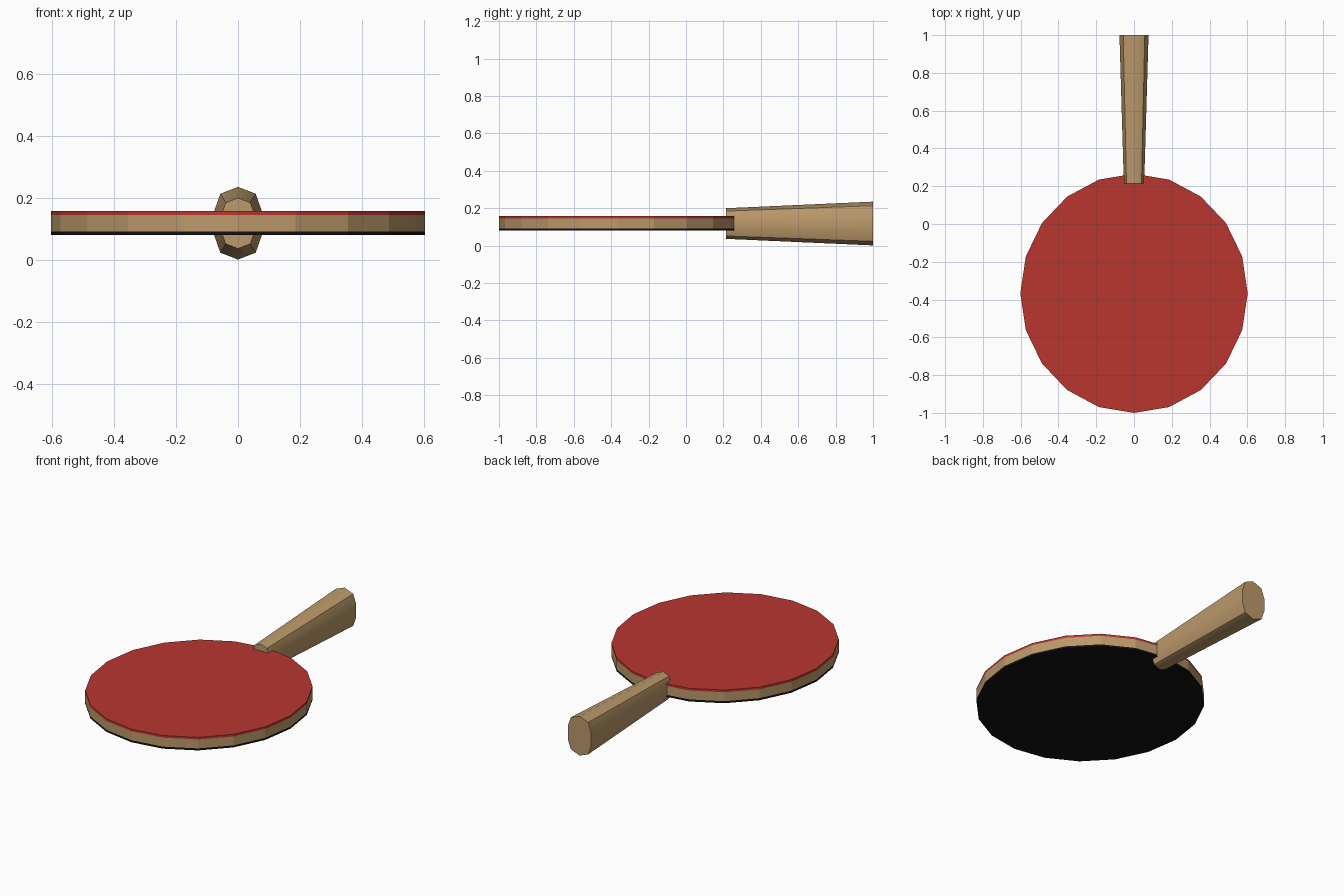
import bpy, bmesh, math

if "Cube" in bpy.data.objects:
    bpy.data.objects.remove(bpy.data.objects["Cube"])

def material(name, rgb):
    m = bpy.data.materials.new(name)
    m.diffuse_color = (*rgb, 1)
    m.use_nodes = True
    m.node_tree.nodes["Principled BSDF"].inputs["Base Color"].default_value = m.diffuse_color
    return m

WOOD = material("wood", (0.50, 0.32, 0.145))
RED = material("red_rubber", (0.49, 0.037, 0.03))
BLACK = material("black_rubber", (0.006, 0.006, 0.006))

def loft(name, ring_a, ring_b, mat):
    """Closed solid between two matching rings."""
    bm = bmesh.new()
    a = [bm.verts.new(p) for p in ring_a]
    b = [bm.verts.new(p) for p in ring_b]
    n = len(a)
    for i in range(n):
        j = (i + 1) % n
        bm.faces.new((a[i], a[j], b[j], b[i]))
    bm.faces.new(a[::-1])
    bm.faces.new(b)
    bmesh.ops.recalc_face_normals(bm, faces=bm.faces)
    me = bpy.data.meshes.new(name)
    bm.to_mesh(me)
    bm.free()
    me.materials.append(mat)
    ob = bpy.data.objects.new(name, me)
    bpy.context.collection.objects.link(ob)
    return ob

# blade: three stacked 20-sided oval layers
def oval(z, n=20):
    return [(0.602 * math.cos(math.tau * i / n),
             -0.367 + 0.633 * math.sin(math.tau * i / n), z) for i in range(n)]

for name, z0, z1, mat in (("back_rubber", 0.080, 0.092, BLACK),
                          ("blade_core", 0.092, 0.145, WOOD),
                          ("front_rubber", 0.145, 0.158, RED)):
    loft(name, oval(z0), oval(z1), mat)

# handle: flared ten-sided grip
half = [(0, 0.117), (0.057, 0.095), (0.077, 0.038),
        (0.077, -0.038), (0.057, -0.095), (0, -0.117)]
profile = half + [(-x, z) for x, z in half[-2:0:-1]]

def section(y, s):
    return [(x * s, y, 0.118 + z * s) for x, z in profile]

handle = loft("handle", section(0.215, 0.70), section(1.0, 1.0), WOOD)
bpy.context.view_layer.objects.active = handle
handle.select_set(True)
bpy.ops.object.shade_smooth_by_angle(angle=math.radians(45))
